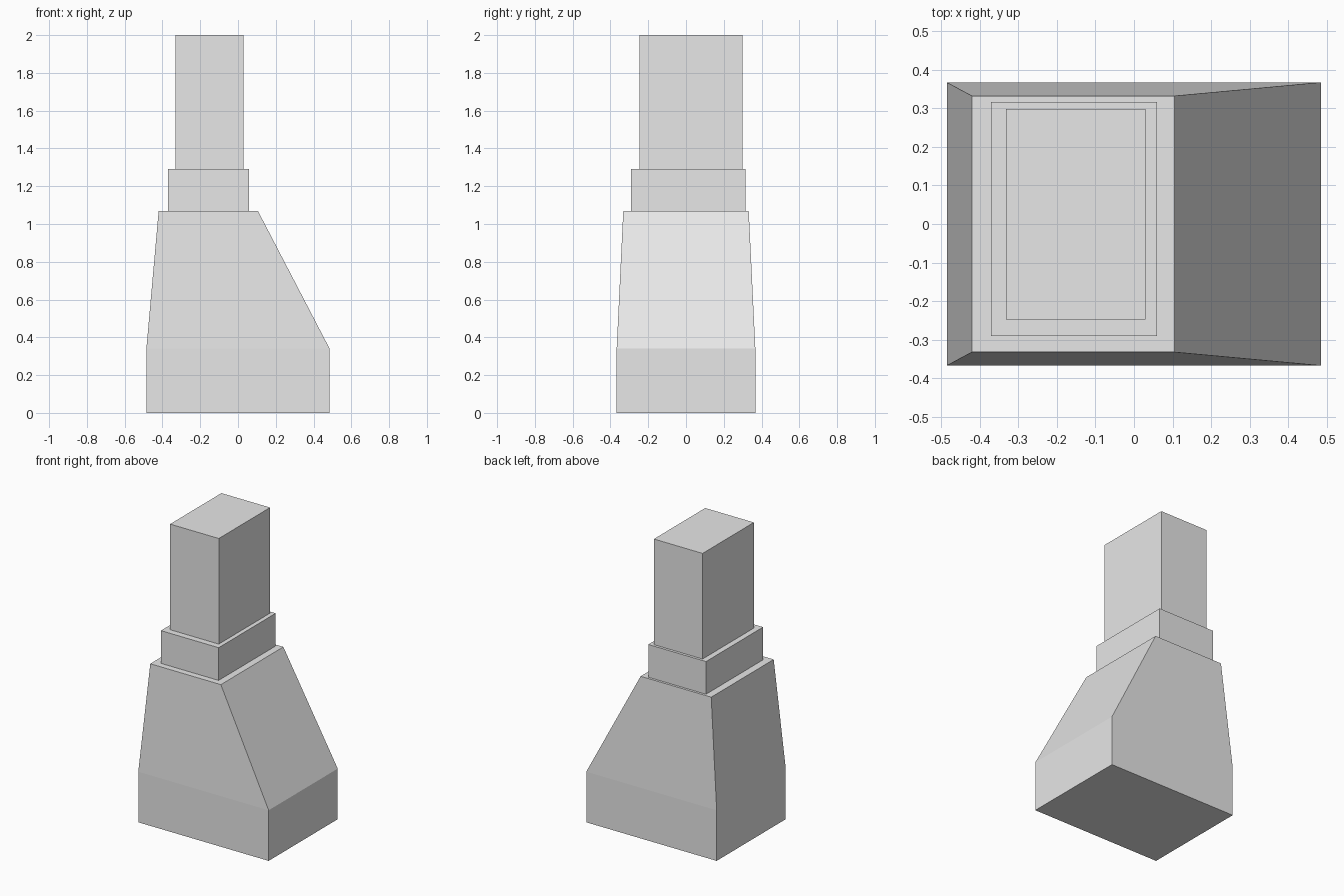
import bpy
import bmesh

cube = bpy.data.objects.get("Cube")
if cube:
    bpy.data.objects.remove(cube, do_unlink=True)

# One plain grey for the whole model
grey = bpy.data.materials.new("light_grey")
grey.use_nodes = True
colour = (0.8, 0.8, 0.8, 1)
grey.diffuse_color = colour
grey.node_tree.nodes["Principled BSDF"].inputs["Base Color"].default_value = colour


def loft(name, sections):
    """Closed solid through rectangles given as (z, x0, x1, y0, y1)."""
    bm = bmesh.new()
    rings = []
    for z, x0, x1, y0, y1 in sections:
        corners = ((x0, y0), (x1, y0), (x1, y1), (x0, y1))
        rings.append([bm.verts.new((x, y, z)) for x, y in corners])
    for low, high in zip(rings, rings[1:]):
        for i in range(4):
            j = (i + 1) % 4
            bm.faces.new((low[i], low[j], high[j], high[i]))
    bm.faces.new(rings[0][::-1])
    bm.faces.new(rings[-1])
    mesh = bpy.data.meshes.new(name)
    bm.to_mesh(mesh)
    bm.free()
    mesh.materials.append(grey)
    obj = bpy.data.objects.new(name, mesh)
    bpy.context.collection.objects.link(obj)
    return obj


# Hearth block with straight sides, tapering off-centre to the shoulder
base = (-0.485, 0.485, -0.367, 0.367)
loft("tapered_base", [(0, *base), (0.34, *base),
                      (1.07, -0.42, 0.105, -0.332, 0.332)])

# Stepped collar and upper stack
collar = (-0.37, 0.059, -0.29, 0.316)
loft("collar", [(1.07, *collar), (1.29, *collar)])
stack = (-0.332, 0.03, -0.247, 0.298)
loft("upper_stack", [(1.29, *stack), (2.0, *stack)])
